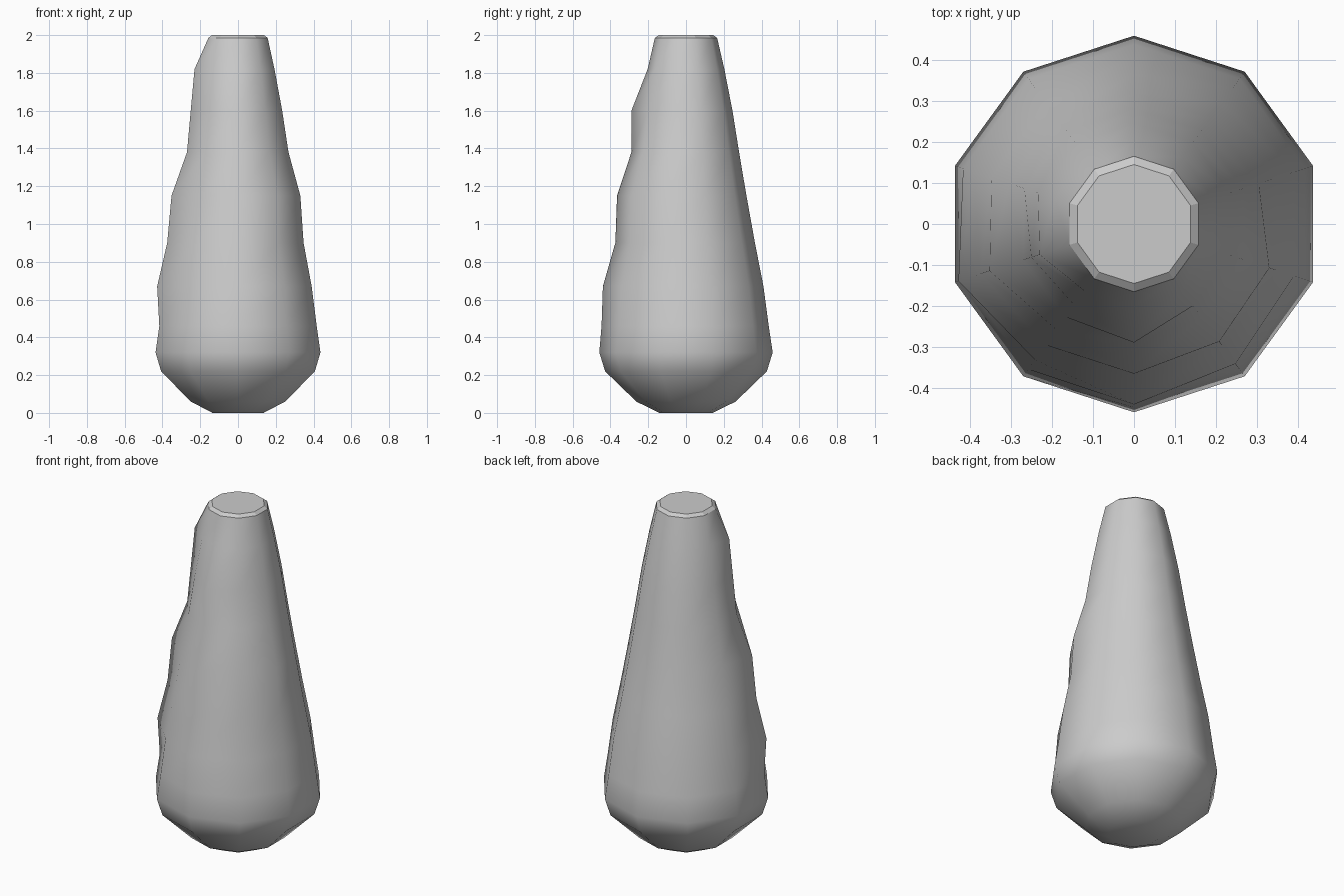
import bpy, bmesh
from math import cos, sin, radians

if "Cube" in bpy.data.objects:
    bpy.data.objects.remove(bpy.data.objects["Cube"])

# Lathe profile: (radius, height), bottom to top
PROFILE = [(0.142, 0), (0.263, 0.06), (0.428, 0.22), (0.459, 0.32), (0.438, 0.46),
           (0.41, 0.67), (0.365, 0.90), (0.32, 1.15), (0.281, 1.38), (0.246, 1.60),
           (0.203, 1.82), (0.165, 1.985), (0.145, 2.0)]
SIDES = 10

# Uneven lumps: (ring, angle) -> radius
LUMPS = {(4, 270): 0.447, (5, 198): 0.45, (5, 270): 0.44, (5, 306): 0.421,
         (6, 198): 0.394, (6, 270): 0.374, (7, 198): 0.37, (7, 270): 0.365,
         (7, 306): 0.354, (7, 342): 0.347, (8, 198): 0.284, (8, 270): 0.289,
         (9, 198): 0.263, (9, 270): 0.289, (10, 198): 0.242}

bm = bmesh.new()

# Rings of the body
rings = []
for i, (r, z) in enumerate(PROFILE):
    ring = []
    for k in range(SIDES):
        deg = 18 + 36 * k
        rad = LUMPS.get((i, deg), r)
        ring.append(bm.verts.new((rad * cos(radians(deg)), rad * sin(radians(deg)), z)))
    rings.append(ring)

# Side walls, smooth except for the small rim chamfer
for i, (lo, hi) in enumerate(zip(rings, rings[1:])):
    for k in range(SIDES):
        n = (k + 1) % SIDES
        f = bm.faces.new((lo[k], lo[n], hi[n], hi[k]))
        f.smooth = i < len(PROFILE) - 2

# Bottom and top caps
bm.faces.new(rings[0][::-1]).smooth = True
bm.faces.new(rings[-1])

# Sharp rim edges
for ring in rings[-2:]:
    for k in range(SIDES):
        bm.edges.get((ring[k], ring[(k + 1) % SIDES])).smooth = False

bmesh.ops.recalc_face_normals(bm, faces=bm.faces)
mesh = bpy.data.meshes.new("candle_body")
bm.to_mesh(mesh)
bm.free()
bpy.context.collection.objects.link(bpy.data.objects.new("tapered_body", mesh))
